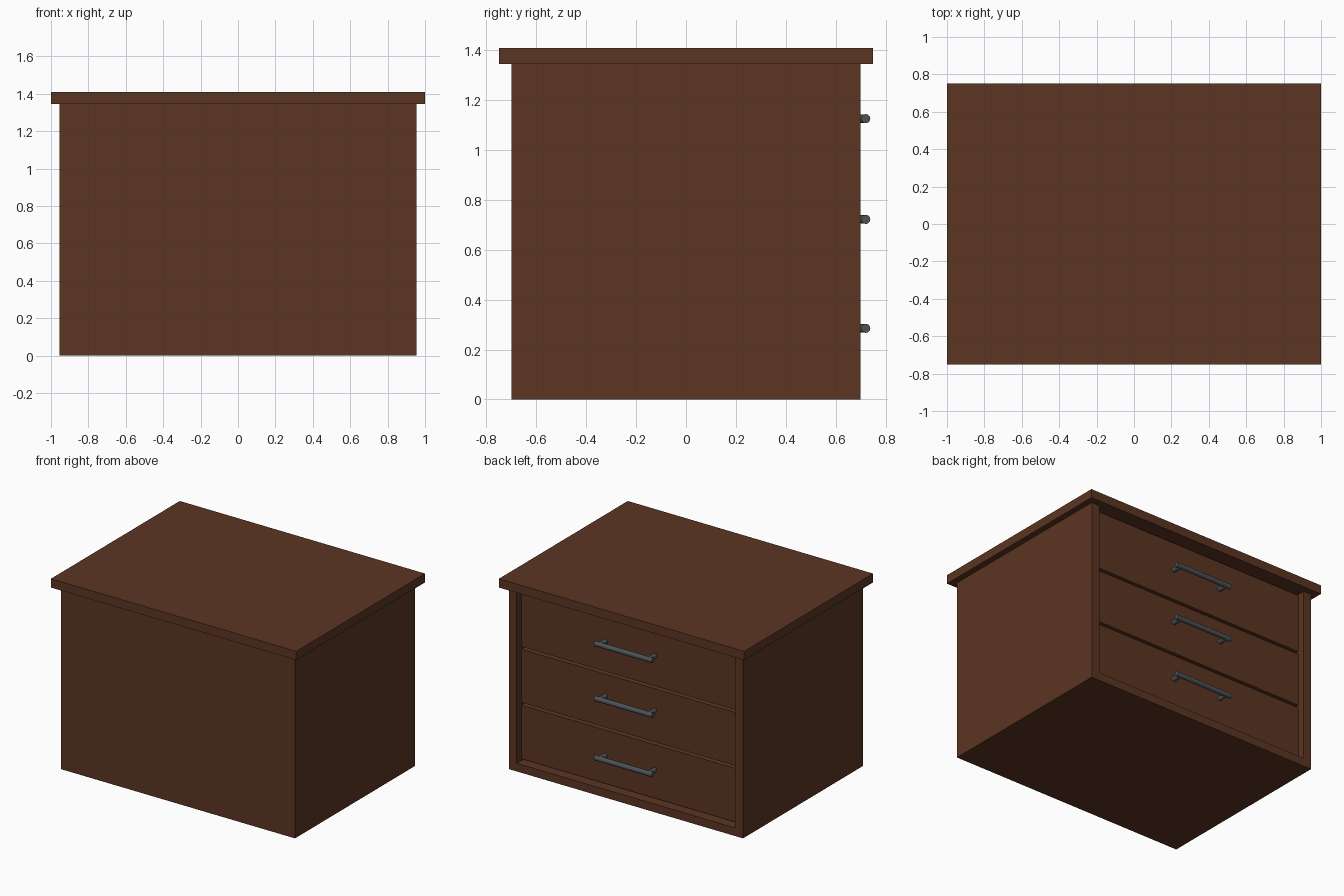
import bpy, math

if "Cube" in bpy.data.objects:
    bpy.data.objects.remove(bpy.data.objects["Cube"])


def material(name, color):
    m = bpy.data.materials.new(name)
    m.diffuse_color = (*color, 1)
    m.use_nodes = True
    m.node_tree.nodes["Principled BSDF"].inputs["Base Color"].default_value = m.diffuse_color
    return m


wood = material("dark brown wood", (0.105, 0.036, 0.016))
metal = material("dark grey metal", (0.075, 0.085, 0.09))


def box(name, x, y, z, mat=wood):
    """Box from (min, max) ranges on each axis."""
    bpy.ops.mesh.primitive_cube_add(size=1, location=[(a + b) / 2 for a, b in (x, y, z)])
    o = bpy.context.object
    o.name = name
    o.scale = [b - a for a, b in (x, y, z)]
    bpy.ops.object.transform_apply(location=False, rotation=False, scale=True)
    o.data.materials.append(mat)
    return o


def rod(name, radius, length, loc, rot):
    bpy.ops.mesh.primitive_cylinder_add(vertices=24, radius=radius, depth=length,
                                        location=loc, rotation=rot)
    o = bpy.context.object
    o.name = name
    o.data.materials.append(metal)
    bpy.ops.object.shade_smooth_by_angle(angle=math.radians(40))
    return o


W, D, H, T = 0.955, 0.70, 1.345, 0.065   # half width, half depth, height, board
FRONT = 0.65                             # recessed drawer face

# Carcass
box("top_board", (-1, 1), (-0.75, 0.75), (H, 1.41))
box("left_side", (-W, -W + T), (-D, D), (0, H))
box("right_side", (W - T, W), (-D, D), (0, H))
box("bottom_board", (-W + T, W - T), (-D, D), (0, 0.06))
box("back_board", (-W + T, W - T), (-D, -D + T), (0.06, H))

# Drawers with bar handles
half = W - T - 0.004
drawers = [(0.075, 0.470, 0.285), (0.490, 0.882, 0.722), (0.902, 1.335, 1.126)]
for i, (z0, z1, hz) in enumerate(drawers, 1):
    box(f"drawer_{i}", (-half, half), (-0.6, FRONT), (z0, z1))
    rod(f"handle_bar_{i}", 0.018, 0.47, (0, 0.721, hz), (0, math.pi / 2, 0))
    for side, sx in (("left", -1), ("right", 1)):
        rod(f"handle_post_{side}_{i}", 0.017, 0.08, (sx * 0.2, 0.681, hz), (math.pi / 2, 0, 0))
